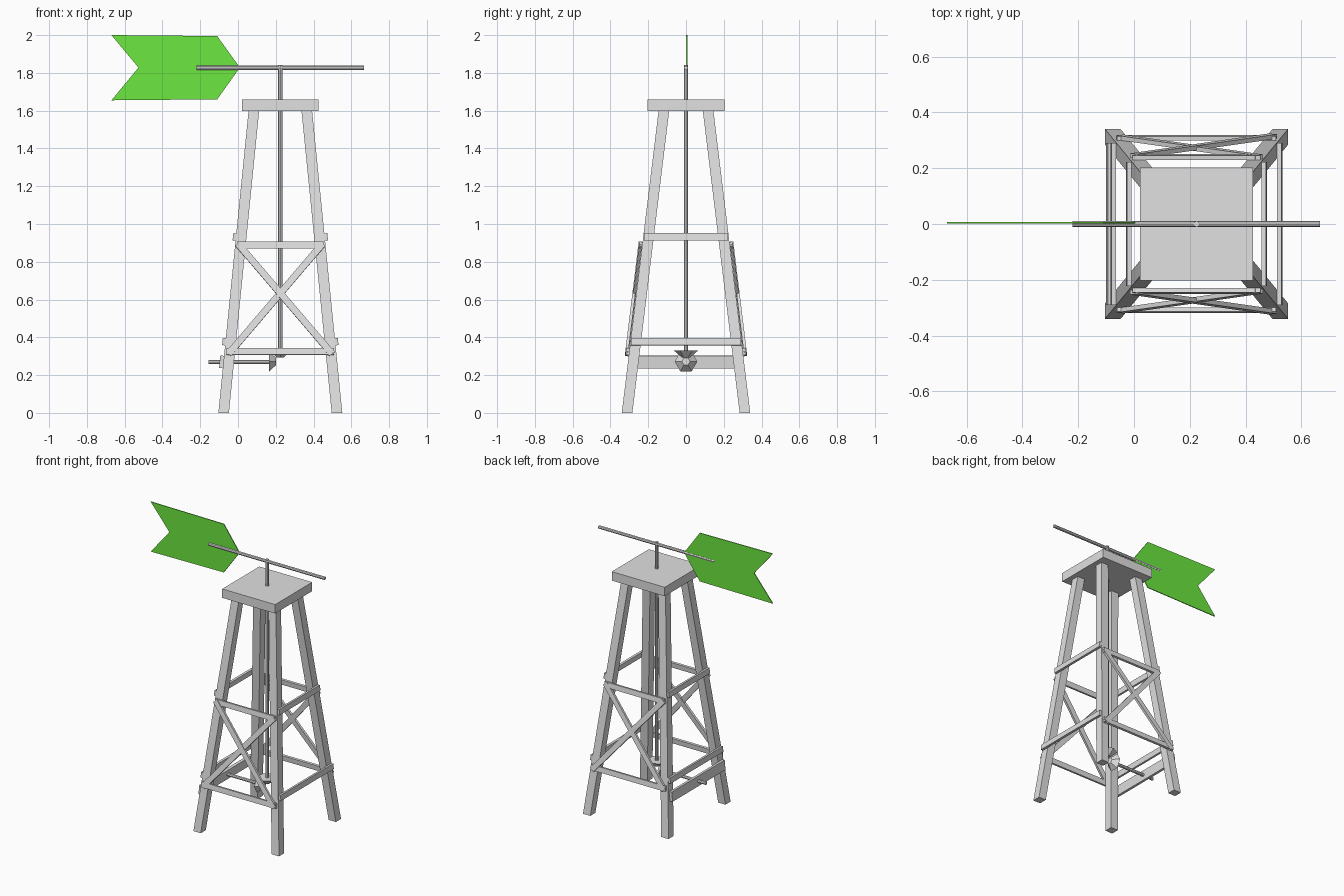
import bpy
import bmesh
from math import radians
from mathutils import Matrix, Vector

if "Cube" in bpy.data.objects:
    bpy.data.objects.remove(bpy.data.objects["Cube"])

CX = 0.224               # tower axis
LEG_H = 1.6
FOOT = Vector((0.300, 0.312, 0))
HEAD = Vector((0.140, 0.117, LEG_H))
LEG_W = 0.056


def material(name, rgb):
    m = bpy.data.materials.new(name)
    m.use_nodes = True
    m.diffuse_color = (*rgb, 1)
    m.node_tree.nodes["Principled BSDF"].inputs["Base Color"].default_value = (*rgb, 1)
    return m


GREY = material("pale grey", (0.75, 0.75, 0.75))
GREEN = material("vane green", (0.15, 0.80, 0.05))


def finish(name, bm, mat):
    bmesh.ops.recalc_face_normals(bm, faces=bm.faces)
    mesh = bpy.data.meshes.new(name)
    bm.to_mesh(mesh)
    bm.free()
    mesh.materials.append(mat)
    obj = bpy.data.objects.new(name, mesh)
    bpy.context.collection.objects.link(obj)


def prism(name, points, offset, mat):
    """Extrude a closed outline along an offset; a sloping offset shears it."""
    bm = bmesh.new()
    face = bm.faces.new([bm.verts.new(p) for p in points])
    ext = bmesh.ops.extrude_face_region(bm, geom=[face], use_keep_orig=True)
    verts = [g for g in ext["geom"] if isinstance(g, bmesh.types.BMVert)]
    bmesh.ops.translate(bm, verts=verts, vec=offset)
    finish(name, bm, mat)


def beam(name, a, b, normal, width, thick):
    """Flat board from a to b whose broad side faces the normal."""
    a, b = Vector(a), Vector(b)
    along = (b - a).normalized()
    side = Vector(normal).cross(along).normalized()
    out = along.cross(side)
    rot = Matrix((along, side, out)).transposed().to_4x4()
    size = Matrix.Diagonal(((b - a).length, width, thick, 1))
    bm = bmesh.new()
    bmesh.ops.create_cube(bm, size=1, matrix=Matrix.Translation((a + b) / 2) @ rot @ size)
    finish(name, bm, GREY)


def rod(name, a, b, r1, r2, sides, roll=0):
    a, b = Vector(a), Vector(b)
    rot = (b - a).to_track_quat("Z", "Y").to_matrix().to_4x4()
    rot = rot @ Matrix.Rotation(radians(roll), 4, "Z")
    bm = bmesh.new()
    bmesh.ops.create_cone(bm, cap_ends=True, segments=sides, radius1=r1, radius2=r2,
                          depth=(b - a).length, matrix=Matrix.Translation((a + b) / 2) @ rot)
    finish(name, bm, GREY)


def outer(z):
    """Half extents of the outside of the legs at a height."""
    p = FOOT.lerp(HEAD, z / LEG_H)
    return p.x + LEG_W / 2, p.y + LEG_W / 2


# Four leaning legs and the platform
for sx, side in ((-1, "right"), (1, "left")):
    for sy, end in ((-1, "front"), (1, "back")):
        h = LEG_W / 2
        base = [(CX + sx * FOOT.x + i * h, sy * FOOT.y + j * h, 0)
                for i, j in ((-1, -1), (1, -1), (1, 1), (-1, 1))]
        lean = HEAD - FOOT
        prism(f"{end}_{side}_leg", base, Vector((sx * lean.x, sy * lean.y, LEG_H)), GREY)
beam("platform", (CX - 0.203, 0, 1.628), (CX + 0.203, 0, 1.628), (0, 0, 1), 0.406, 0.062)

# Front and back rails with crossed braces
T = 0.016
slope_y = (FOOT.y - HEAD.y) / LEG_H
slope_x = (FOOT.x - HEAD.x) / LEG_H
for sy, end in ((-1, "front"), (1, "back")):
    normal = (0, sy, slope_y)
    for z, level in ((0.888, "upper"), (0.325, "lower")):
        x, y = outer(z)
        y = sy * (y + T / 2)
        beam(f"{end}_{level}_rail", (CX - x + 0.01, y, z), (CX + x - 0.01, y, z), normal, 0.036, T)
    for s, level in ((-1, "rising"), (1, "falling")):
        top, low = 0.895, 0.312
        gap = T / 2 + 0.003 + 0.002 * s
        beam(f"{end}_{level}_brace",
             (CX + s * -0.224, sy * (outer(top)[1] + gap), top),
             (CX + s * 0.274, sy * (outer(low)[1] + gap), low), normal, 0.036, T)

# Side rails
for sx, side in ((-1, "right"), (1, "left")):
    for z, level in ((0.932, "upper"), (0.377, "lower")):
        x, y = outer(z)
        x = CX + sx * (x + T / 2)
        beam(f"{side}_{level}_rail", (x, -y + 0.004, z), (x, y - 0.004, z),
             (sx, 0, slope_x), 0.038, T)

# Bearing board on the right side carrying the drive shaft
x = CX - outer(0.27)[0] - 0.01
beam("bearing_board", (x, -0.29, 0.27), (x, 0.29, 0.27), (-1, 0, slope_x), 0.066, 0.02)
rod("drive_shaft", (-0.155, 0, 0.27), (0.18, 0, 0.27), 0.011, 0.011, 8)
rod("shaft_gear", (0.165, 0, 0.272), (0.202, 0, 0.272), 0.06, 0.022, 6, roll=30)

# Vertical pole with its gear, and the arm on top
rod("pole", (CX, 0, 0.297), (CX, 0, 1.842), 0.011, 0.011, 8)
rod("pole_gear", (CX, 0, 0.293), (CX, 0, 0.33), 0.022, 0.064, 6)
rod("vane_arm", (-0.22, 0, 1.827), (0.667, 0, 1.827), 0.011, 0.011, 8)

# Arrow-shaped tail vane
outline = [(-0.67, 2.0), (-0.11, 1.995), (0.01, 1.828), (-0.11, 1.66), (-0.67, 1.655), (-0.527, 1.828)]
prism("vane", [(px, 0.001, pz) for px, pz in outline], Vector((0, 0.006, 0)), GREEN)
